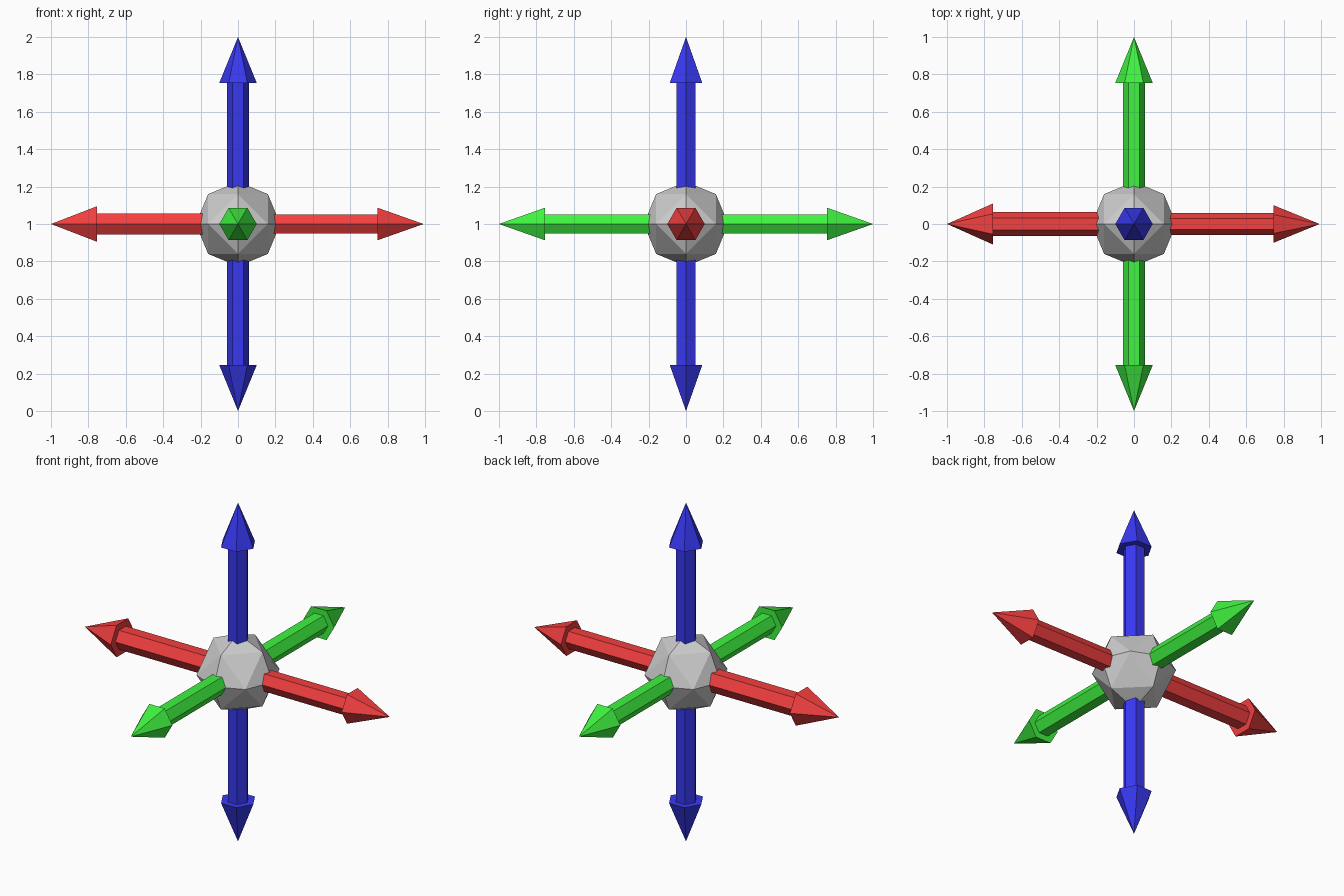
import bpy, bmesh, math
from mathutils import Vector

if "Cube" in bpy.data.objects:
    bpy.data.objects.remove(bpy.data.objects["Cube"])

CENTRE = Vector((0, 0, 1))


def material(name, rgb):
    m = bpy.data.materials.new(name)
    m.diffuse_color = (*rgb, 1)
    m.use_nodes = True
    m.node_tree.nodes["Principled BSDF"].inputs["Base Color"].default_value = m.diffuse_color
    return m


def finish(bm, name, mat=None):
    bmesh.ops.recalc_face_normals(bm, faces=bm.faces)
    mesh = bpy.data.meshes.new(name)
    bm.to_mesh(mesh)
    bm.free()
    obj = bpy.data.objects.new(name, mesh)
    obj.location = CENTRE
    if mat:
        mesh.materials.append(mat)
    bpy.context.collection.objects.link(obj)


def arrow(name, axis, side, mat, thick=1.0, tip=1.0):
    """Six-sided shaft and pointed head; 'side' is the direction of one corner."""
    axis, u = Vector(axis), Vector(side)
    v = axis.cross(u)
    bm = bmesh.new()
    rings = []
    for r, h in ((0.06, 0.1), (0.06, tip - 0.245), (0.1, tip - 0.245)):
        rings.append([bm.verts.new(axis * h + thick * r * (
            u * math.cos(k * math.pi / 3) + v * math.sin(k * math.pi / 3)))
            for k in range(6)])
    point = bm.verts.new(axis * tip)
    bm.faces.new(rings[0])
    for k in range(6):
        n = (k + 1) % 6
        for a, b in zip(rings, rings[1:]):
            bm.faces.new((a[k], a[n], b[n], b[k]))
        bm.faces.new((rings[2][k], rings[2][n], point))
    finish(bm, name, mat)


# Faceted hub: an octahedron subdivided once onto a sphere
R = 0.226
bm = bmesh.new()
for i in range(3):
    for s in (-1, 1):
        p = Vector()
        p[i] = s * R
        bm.verts.new(p)
        for t in (-1, 1):
            q = Vector()
            q[i], q[(i + 1) % 3] = s, t
            bm.verts.new(q.normalized() * R)
bmesh.ops.convex_hull(bm, input=bm.verts)
finish(bm, "hub")

# Arrows along each axis
red = material("red", (0.9, 0.05, 0.05))
green = material("green", (0.05, 0.9, 0.05))
blue = material("blue", (0.04, 0.04, 0.9))
X, Y = (1, 0, 0), (0, 1, 0)
arrow("right_arrow", X, Y, red, tip=0.992)
arrow("left_arrow", (-1, 0, 0), Y, red, thick=1.09)
arrow("back_arrow", Y, X, green)
arrow("front_arrow", (0, -1, 0), X, green)
arrow("up_arrow", (0, 0, 1), X, blue)
arrow("down_arrow", (0, 0, -1), X, blue)
